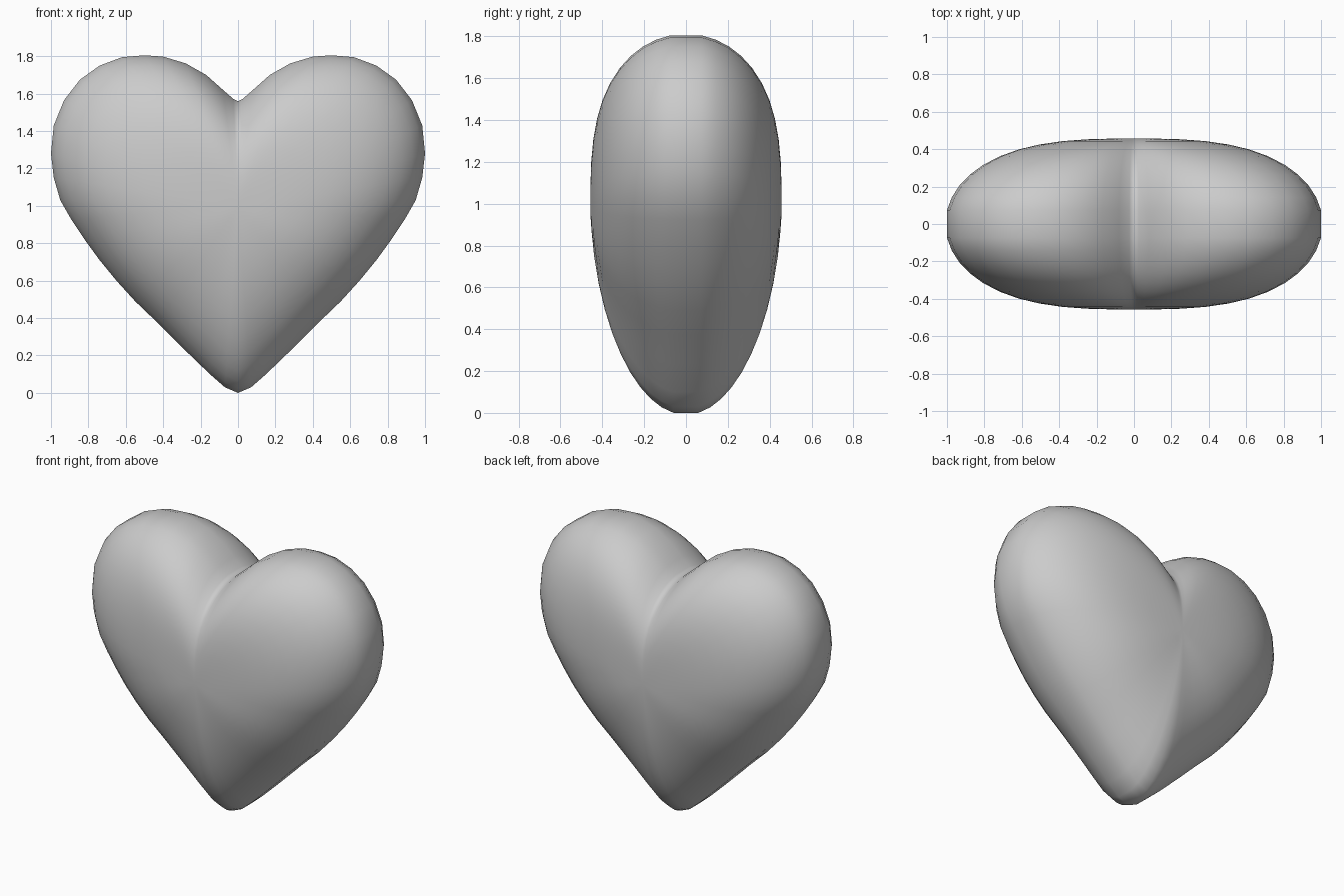
import bpy, bmesh, math

if "Cube" in bpy.data.objects:
    bpy.data.objects.remove(bpy.data.objects["Cube"])

# Right half of the front outline (x, z), from the tip up to the notch
half = [(0, 0), (0.07, 0.03), (0.15, 0.10), (0.29, 0.235), (0.43, 0.375), (0.55, 0.49),
        (0.65, 0.60), (0.74, 0.71), (0.82, 0.82), (0.89, 0.925), (0.95, 1.03),
        (0.985, 1.15), (1.0, 1.28), (0.985, 1.43), (0.93, 1.565), (0.845, 1.675),
        (0.74, 1.75), (0.62, 1.795), (0.5, 1.805), (0.4, 1.798), (0.28, 1.762),
        (0.17, 1.70), (0.08, 1.62), (0.025, 1.572), (0, 1.56)]
outline = half + [(-x, z) for x, z in half[-2:0:-1]]

CENTRE_Z, DEPTH, EDGE = 1.0, 0.457, 0.991


def bulge(x, z, s):
    """Half thickness at fraction s of the way out to the outline."""
    phi = math.atan2(abs(x), CENTRE_Z - z) / math.radians(75)
    t = min(1, phi)
    p = 1.85 + 1.05 * t * t * (3 - 2 * t)     # rounder towards the tip
    return DEPTH * math.sqrt(1 - s ** p)


# Nested rings over the front, round the rim and over the back
fractions = [0.12, 0.25, 0.38, 0.5, 0.61, 0.71, 0.8, 0.87, 0.925, 0.965, EDGE]
levels = [(s, -1) for s in fractions] + [(s, 1) for s in reversed(fractions)]

bm = bmesh.new()
rings = []
for s, side in levels:
    k = s / EDGE
    rings.append([bm.verts.new((x * k, side * bulge(x, z, s),
                                CENTRE_Z + (z - CENTRE_Z) * k)) for x, z in outline])

n = len(outline)
for a, b in zip(rings, rings[1:]):
    for i in range(n):
        j = (i + 1) % n
        bm.faces.new((a[i], b[i], b[j], a[j]))

# Close the front and back centres
for ring, y in ((rings[0], -DEPTH), (rings[-1], DEPTH)):
    pole = bm.verts.new((0, y, CENTRE_Z))
    for i in range(n):
        bm.faces.new((pole, ring[i], ring[(i + 1) % n]))

bmesh.ops.recalc_face_normals(bm, faces=bm.faces)
for f in bm.faces:
    f.smooth = True
mesh = bpy.data.meshes.new("heart")
bm.to_mesh(mesh)
bm.free()
heart = bpy.data.objects.new("heart", mesh)
bpy.context.collection.objects.link(heart)
